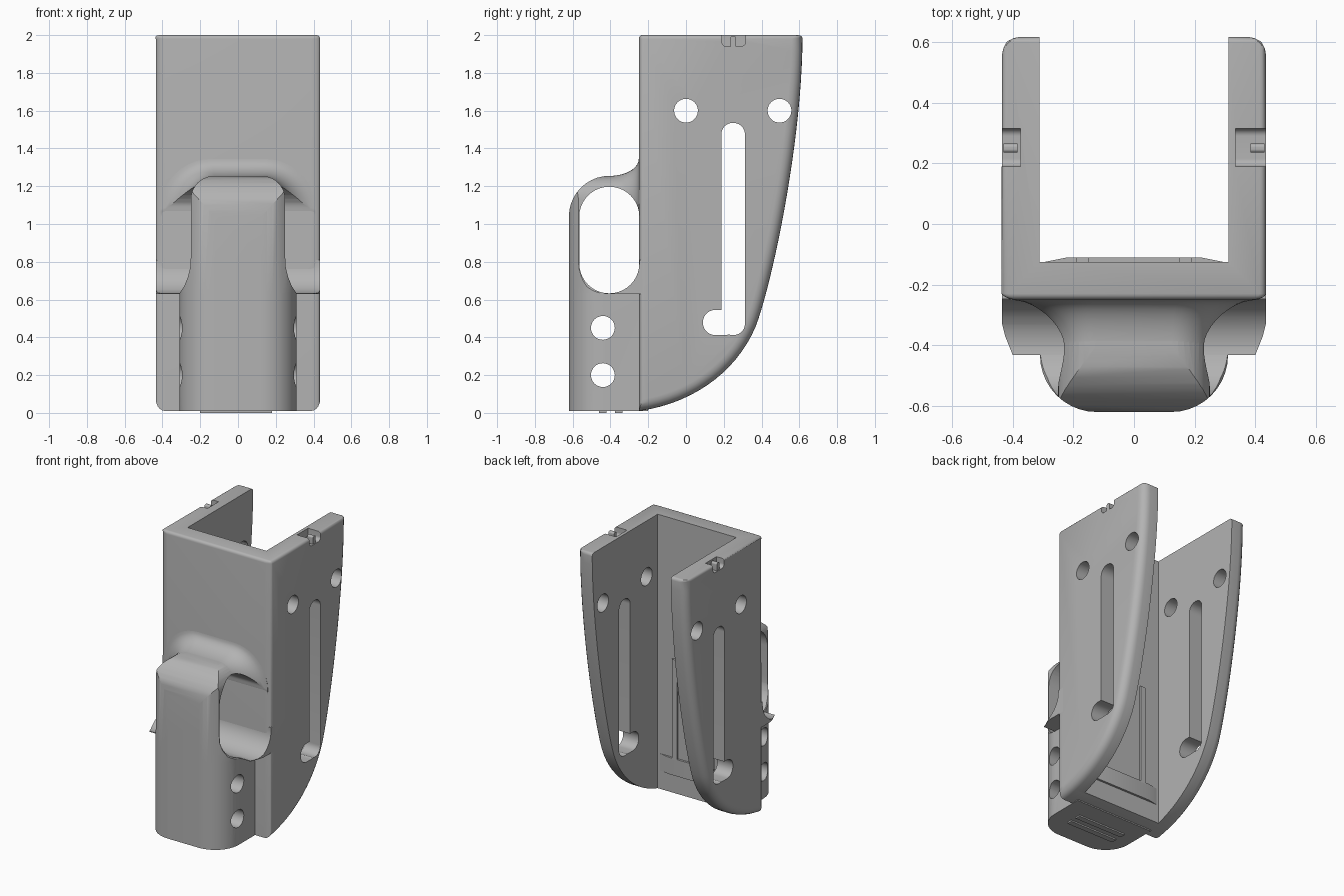
import bpy, bmesh, math
from mathutils import Vector
from mathutils.geometry import interpolate_bezier

cube = bpy.data.objects.get("Cube")
if cube:
    bpy.data.objects.remove(cube, do_unlink=True)

GREY = (0.45, 0.45, 0.45, 1)
grey = bpy.data.materials.new("matte grey")
grey.use_nodes = True
grey.diffuse_color = GREY
grey.node_tree.nodes["Principled BSDF"].inputs["Base Color"].default_value = GREY


def add(name, bm):
    bmesh.ops.recalc_face_normals(bm, faces=bm.faces)
    mesh = bpy.data.meshes.new(name)
    bm.to_mesh(mesh)
    bm.free()
    mesh.materials.append(grey)
    ob = bpy.data.objects.new(name, mesh)
    bpy.context.collection.objects.link(ob)
    return ob


def loft(name, rings):
    bm = bmesh.new()
    loops = [[bm.verts.new(p) for p in ring] for ring in rings]
    for a, b in zip(loops, loops[1:]):
        for i in range(len(a)):
            j = (i + 1) % len(a)
            bm.faces.new((a[i], a[j], b[j], b[i]))
    bm.faces.new(loops[0])
    bm.faces.new(loops[-1])
    return add(name, bm)


def prism(name, pts, axis, lo, hi):
    place = {"x": lambda p, d: (d, p[0], p[1]),
             "y": lambda p, d: (p[0], d, p[1]),
             "z": lambda p, d: (p[0], p[1], d)}[axis]
    return loft(name, [[place(p, d) for p in pts] for d in (lo, hi)])


def box(name, x, y, z):
    return prism(name, [(x[0], y[0]), (x[1], y[0]), (x[1], y[1]), (x[0], y[1])], "z", *z)


def rounded(corners, n=10):
    """Polygon whose corners (a, b, radius) are replaced by arcs."""
    out = []
    for i, (a, b, r) in enumerate(corners):
        p = Vector((a, b))
        if r == 0:
            out.append(tuple(p))
            continue
        u = (Vector(corners[i - 1][:2]) - p).normalized()
        v = (Vector(corners[(i + 1) % len(corners)][:2]) - p).normalized()
        half = u.angle(v) / 2
        c = p + (u + v).normalized() * (r / math.sin(half))
        s, e = p + u * r / math.tan(half) - c, p + v * r / math.tan(half) - c
        sweep = math.pi - 2 * half
        for k in range(n + 1):
            t = k / n
            d = (s * math.sin((1 - t) * sweep) + e * math.sin(t * sweep)) / math.sin(sweep)
            out.append(tuple(c + d))
    return out


def slot(y0, y1, z0, z1, r):
    return rounded([(y0, z0, r), (y1, z0, r), (y1, z1, r), (y0, z1, r)])


def bake(ob):
    deps = bpy.context.evaluated_depsgraph_get()
    mesh = bpy.data.meshes.new_from_object(ob.evaluated_get(deps))
    ob.modifiers.clear()
    ob.data = mesh


def boolean(ob, op, *tools):
    for tool in tools:
        mod = ob.modifiers.new("bool", "BOOLEAN")
        mod.operation, mod.solver, mod.object = op, "EXACT", tool
        bake(ob)
        bpy.data.objects.remove(tool, do_unlink=True)


def circle(y, z, r):
    return [(y + r * math.cos(math.tau * i / 32), z + r * math.sin(math.tau * i / 32)) for i in range(32)]


W, FRONT = 0.435, -0.25

# Channel body: side outline with a swept back edge
upper = interpolate_bezier(Vector((.617, 2)), Vector((.617, 1.45)), Vector((.46, .70)), Vector((.37, .46)), 22)
lower = interpolate_bezier(Vector((.37, .46)), Vector((.27, .22)), Vector((.04, .05)), Vector((FRONT, .01)), 16)
side = [(FRONT, 2)] + [(p.x, p.y) for p in upper + lower[1:]]
body = prism("channel_body", side, "x", -W, W)

# Round the outer rims, more on the swept edge
weights = body.data.attributes.new("bevel_weight_edge", "FLOAT", "EDGE")
for e in body.data.edges:
    a, b = (body.data.vertices[i].co for i in e.vertices)
    if abs(a.x - b.x) < 0.01:
        straight = abs(a.y - b.y) < 0.001 or abs(a.z - b.z) < 0.001
        weights.data[e.index].value = 0.35 if straight else 1
    elif min(a.z, b.z) > 1.99:
        weights.data[e.index].value = 0.35
bevel = body.modifiers.new("rim", "BEVEL")
bevel.limit_method, bevel.width, bevel.segments = "WEIGHT", 0.058, 5
bevel.use_clamp_overlap = False
bake(body)

# Hollow the channel, then cut slots, pin holes and top notches
boolean(body, "DIFFERENCE",
        box("cavity", (-.312, .312), (-.125, 1), (-1, 3)),
        prism("hole_front", circle(0, 1.6, .063), "x", -1, 1),
        prism("hole_back", circle(.495, 1.6, .063), "x", -1, 1),
        prism("long_slot", slot(.187, .312, .412, 1.535, .06), "x", -1, 1),
        prism("slot_foot", slot(.09, .27, .412, .545, .064), "x", -1, 1),
        prism("notch_left", slot(.19, .315, 1.94, 2.2, .025), "x", .335, 1),
        prism("notch_right", slot(.19, .315, 1.94, 2.2, .025), "x", -1, -.375))
parts = [body]

# Small pins inside the notches
for name, s in (("left", 1), ("right", -1)):
    pin = slot(.235, .265, 1.93, 1.995, .012)
    parts.append(prism("notch_pin_" + name, pin, "x", *sorted((s * .385, s * .43))))
    # Raised rails on the inner wall
    parts.append(box("inner_rail_" + name, sorted((s * .15, s * .19)), (-.13, -.11), (.28, 1.0)))

# Raised bar across the inner wall
bar = [(-.3, -.126), (-.22, -.11), (.22, -.11), (.3, -.126)]
parts.append(prism("inner_bar", bar, "z", .17, .29))

# Lower front block with cross holes
plan = rounded([(.31, -.2, 0), (.31, -.62, .187), (-.31, -.62, .187), (-.31, -.2, 0)])
block = prism("front_block", plan, "z", .01, .632)
boolean(block, "DIFFERENCE",
        *[prism("cross_hole", circle(-.44, z, .063), "x", -1, 1) for z in (.2, .45)])
parts.append(block)

# Loop: plan, side and front outlines intersected
loop = prism("front_loop", plan, "z", .63, 1.3)
loop_side = rounded([(-.2, .6, 0), (-.62, .6, 0), (-.62, 1.255, .215), (-.2, 1.255, 0)])
half = [(.312, .5), (.312, .63), (.285, .67), (.265, .72), (.253, .77), (.25, .82)]
arch = rounded([(.25, .82, 0), (.25, 1.255, .125), (-.25, 1.255, .125), (-.25, .82, 0)])
loop_front = half[:-1] + arch + [(-x, z) for x, z in reversed(half[:-1])]
boolean(loop, "INTERSECT",
        prism("loop_side", loop_side, "x", -1, 1),
        prism("loop_front", loop_front, "y", -1, 0))

# Flared root where the loop meets the wall
rings = []
for k in range(11):
    a = math.pi / 2 * k / 10
    f, y = 1 - math.cos(a), -.41 + .16 * math.sin(a)
    w, top, r = .25 + .16 * f, 1.254 + .09 * f, .125 + .14 * f
    outline = rounded([(w, .64, 0), (w, top, r), (-w, top, r), (-w, .64, 0)])
    rings.append([(x, y, z) for x, z in outline])
rings.append([(x, -.2, z) for x, _, z in rings[-1]])

# Curved ledge under the opening
ledge = [(W, -.2), (W, -.33), (.425, -.37), (.40, -.432), (-.40, -.432), (-.425, -.37), (-W, -.33), (-W, -.2)]
boolean(loop, "UNION", loft("root", rings), prism("ledge", ledge, "z", .63, .81))
boolean(loop, "DIFFERENCE", prism("tunnel", slot(-.565, -.247, .633, 1.197, .158), "x", -1, 1))
parts.append(loop)

# Thin feet under the block
for i, y in enumerate((-.44, -.355)):
    parts.append(box("foot_strip_%d" % (i + 1), (-.2, .18), (y - .02, y + .02), (0, .0099)))

# Smooth shading with sharp edges kept
bpy.ops.object.select_all(action="DESELECT")
for ob in parts:
    ob.select_set(True)
bpy.context.view_layer.objects.active = body
bpy.ops.object.shade_smooth_by_angle(angle=math.radians(30))
